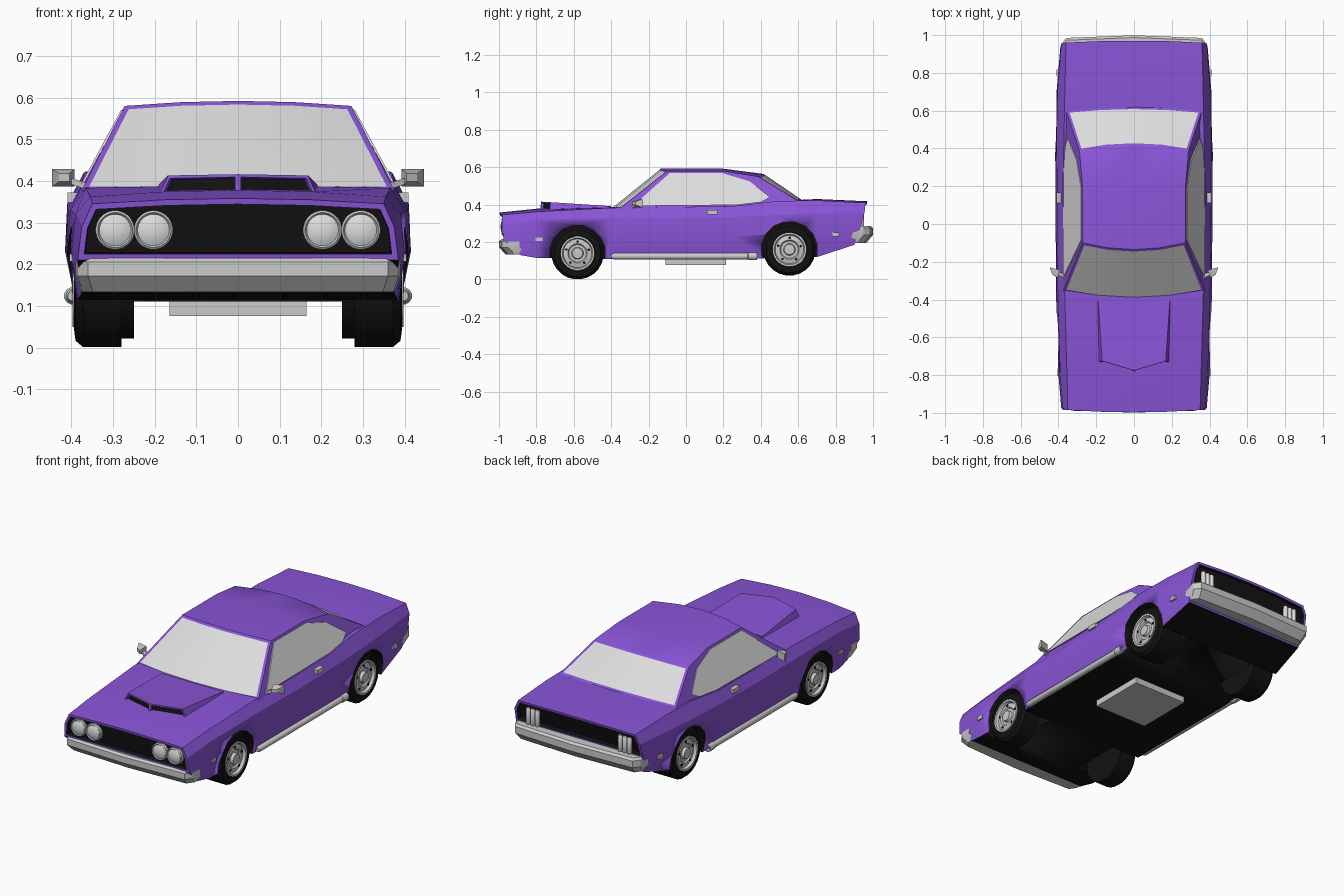
import bpy, bmesh, math

if "Cube" in bpy.data.objects:
    bpy.data.objects.remove(bpy.data.objects["Cube"])


def material(name, rgb):
    m = bpy.data.materials.new(name)
    m.diffuse_color = (*rgb, 1)
    m.use_nodes = True
    m.node_tree.nodes["Principled BSDF"].inputs["Base Color"].default_value = m.diffuse_color
    return m


PURPLE = material("purple paint", (0.25, 0.09, 0.68))
BLACK = material("black", (0.006, 0.006, 0.006))
CHROME = material("chrome grey", (0.6, 0.6, 0.6))
GLASS = material("pale glass", (0.72, 0.72, 0.72))


def mesh_bm(verts, faces):
    bm = bmesh.new()
    vs = [bm.verts.new(v) for v in verts]
    for f in faces:
        bm.faces.new([vs[i] for i in f])
    bmesh.ops.recalc_face_normals(bm, faces=bm.faces)
    bm.faces.ensure_lookup_table()
    return bm


def finish(name, bm, mats, angle=25):
    me = bpy.data.meshes.new(name)
    bm.to_mesh(me)
    bm.free()
    for m in mats:
        me.materials.append(m)
    me.shade_smooth()
    me.set_sharp_from_angle(angle=math.radians(angle))
    ob = bpy.data.objects.new(name, me)
    bpy.context.collection.objects.link(ob)
    return ob


def loft(name, rings, mat, angle=25):
    """Closed solid through rings with equal point counts."""
    n = len(rings[0])
    verts = [p for r in rings for p in r]
    faces = [list(range(n)), list(range(len(verts) - n, len(verts)))]
    for i in range(len(rings) - 1):
        for k in range(n):
            a, b = i * n + k, i * n + (k + 1) % n
            faces.append((a, b, b + n, a + n))
    return finish(name, mesh_bm(verts, faces), [mat], angle)


def lathe(name, profile, n, axis, loc, mat, angle=35):
    rings = []
    for a, r in profile:
        ring = []
        for k in range(n):
            t = 2 * math.pi * (k + .5) / n
            c, s = r * math.cos(t), r * math.sin(t)
            p = {"x": (a, c, s), "y": (c, a, s), "z": (c, s, a)}[axis]
            ring.append([p[i] + loc[i] for i in range(3)])
        rings.append(ring)
    return loft(name, rings, mat, angle)


def box(name, c, size, mat):
    x, y, z = (s / 2 for s in size)
    return loft(name, [[(c[0] + i * x, c[1] + j * y, c[2] + k * z)
                        for i, j in ((-1, -1), (1, -1), (1, 1), (-1, 1))] for k in (-1, 1)], mat)


# Body shell: y, centre height, then (x, z) of shoulder, upper side, widest line, sill
stations = [
    (-.985, .358, (.35, .345), (.375, .29), (.385, .21), (.375, .13)),
    (-.80, .378, (.355, .362), (.39, .32), (.40, .23), (.385, .115)),
    (-.40, .388, (.366, .383), (.402, .33), (.412, .23), (.39, .11)),
    (0, .39, (.375, .388), (.408, .33), (.415, .23), (.39, .11)),
    (.25, .392, (.375, .392), (.408, .335), (.415, .23), (.39, .11)),
    (.50, .42, (.37, .42), (.41, .345), (.415, .24), (.39, .115)),
    (.70, .43, (.366, .422), (.405, .355), (.41, .25), (.39, .12)),
    (.96, .418, (.36, .41), (.385, .36), (.39, .28), (.375, .185)),
]
shift = {0: (-.012, -.009, 0, 0, .01, .1), 7: (.01, .008, 0, -.005, -.025, -.06)}
verts, faces = [], []
for i, (y, zc, *side) in enumerate(stations):
    (xs, zs) = side[0]
    half = [(0, zc), (xs / 2, zc * .75 + zs * .25)] + side
    half = [(x, y + d, z) for (x, z), d in zip(half, shift.get(i, (0,) * 6))]
    verts += [(-x, yy, z) for x, yy, z in half[:0:-1]] + half
caps = [[2, 3, 4, 5, 6, 7, 8], [1, 2, 8, 9], [0, 1, 9, 10]]
faces += caps + [[k + 77 for k in c] for c in caps]
for i in range(7):
    for k in range(11):
        a, b = i * 11 + k, i * 11 + (k + 1) % 11
        faces.append((a, b, b + 11, a + 11))
bm = mesh_bm(verts, faces)
bm.normal_update()
for f in bm.faces:
    f.material_index = int(f.normal.z < -.6)
front, rear, valance = list(bm.faces[0:2]), list(bm.faces[3:5]), bm.faces[2]
valance.material_index = 1
for panel in (front, rear):  # recessed grille and tail panel
    bmesh.ops.inset_region(bm, faces=panel, thickness=.014, use_even_offset=True)
    ring = bmesh.ops.inset_region(bm, faces=panel, thickness=.002, depth=-.02, use_even_offset=True)
    for f in panel + ring["faces"]:
        f.material_index = 1
body = finish("body", bm, [PURPLE, BLACK])

# Wheel arches cut out of the body
FRONT_AXLE, REAR_AXLE = (-.58, .14), (.553, .16)
for y, z in (FRONT_AXLE, REAR_AXLE):
    for s in (-1, 1):
        cutter = lathe("arch_cutter", [(s * .22, .151), (s * .5, .151)], 16, "x", (0, y, z), PURPLE)
        cutter.data.materials.append(BLACK)
        for p in cutter.data.polygons:
            p.material_index = 1
        cutter.hide_render = True
        mod = body.modifiers.new("arch", "BOOLEAN")
        mod.operation, mod.solver, mod.object = "DIFFERENCE", "EXACT", cutter
        bpy.context.view_layer.objects.active = body
        bpy.ops.object.modifier_apply(modifier=mod.name)
        bpy.data.objects.remove(cutter)


# Cabin: side outline (y, z, centre bulge in y, in z); sides lean inward with height
def side_x(z):
    return .375 - max(0, z - .39) * .54


outline = [(-.355, .36, -.045, 0), (-.355, .378, -.045, 0), (-.10, .58, -.035, .012), (.2, .58, 0, .012),
           (.386, .55, .03, .014), (.6, .42, .02, .005), (.6, .36, .02, 0)]
cols = [-1, -.5, 0, .5, 1]
verts = [(t * side_x(z), y + dy * (1 - t * t), z + dz * (1 - t * t))
         for y, z, dy, dz in outline for t in cols]
faces = [(i * 5 + k, i * 5 + k + 1, (i + 1) % 7 * 5 + k + 1, (i + 1) % 7 * 5 + k)
         for i in range(7) for k in range(4)]
faces += [[i * 5 for i in range(7)], [i * 5 + 4 for i in range(7)]]
bm = mesh_bm(verts, faces)
screens = [list(bm.faces[4:8]), list(bm.faces[16:20])]
for glass in screens:  # windscreen and rear window
    bmesh.ops.inset_region(bm, faces=glass, thickness=.014, use_even_offset=True)
    for f in glass:
        f.material_index = 1
finish("cabin", bm, [PURPLE, GLASS])

window = [(-.285, .393), (-.085, .57), (.19, .57), (.34, .525), (.45, .44), (.40, .413), (.27, .398)]
for s in (-1, 1):
    loft("side_window", [[(s * (side_x(z) + o), y, z) for y, z in window] for o in (-.003, .003)], GLASS)

# Hood scoop with two openings
v = []
for x in (-1, 0, 1):
    bow = -.05 if x == 0 else 0
    v += [(x * .192, -.73 + bow, .36), (x * .168, -.725 + bow, .413 + .003 * (x == 0)),
          (x * .19, -.40, .392), (x * .2, -.40, .36)]
f = [(0, 1, 2, 3), (8, 9, 10, 11)]
f += [(a + k, a + (k + 1) % 4, a + 4 + (k + 1) % 4, a + 4 + k) for a in (0, 4) for k in range(4)]
bm = mesh_bm(v, f)
mouths = [bm.faces[2], bm.faces[6]]
bmesh.ops.inset_individual(bm, faces=mouths, thickness=.007, use_even_offset=True)
bmesh.ops.inset_individual(bm, faces=mouths, thickness=.001, depth=-.015)
for m in mouths:
    m.material_index = 1
finish("hood_scoop", bm, [PURPLE, BLACK])


# Bumpers: plan outline stacked in layers
def bumper(name, s, z0, z1):
    plan = [(.39, .89), (.386, .95), (.36, .985), (0, .999)]
    plan += [(-x, y) for x, y in plan[2::-1]]
    h = z1 - z0
    loft(name, [[(x * (1 - d), s * (y - d), z0 + h * t) for x, y in plan]
                for t, d in ((0, .035), (.47, 0), (.88, 0), (1, .012))], CHROME)


bumper("front_bumper", -1, .133, .215)
bumper("rear_bumper", 1, .195, .285)

# Wheels
for label, (y, z), inner in (("front", FRONT_AXLE, .28), ("rear", REAR_AXLE, .25)):
    for s in (-1, 1):
        tyre = [(inner, .05), (inner, .14), (.372, .14), (.39, .125), (.394, .095), (.37, .088), (.37, .02)]
        lathe(label + "_tyre", [(s * a, r) for a, r in tyre], 24, "x", (0, y, z), BLACK)
        rim = [(.36, .092), (.397, .092), (.397, .082), (.382, .076), (.388, .052), (.38, .046),
               (.38, .032), (.396, .028), (.398, .01)]
        lathe(label + "_rim", [(s * a, r) for a, r in rim], 24, "x", (0, y, z), CHROME)
        for k in range(5):  # dark rim slots
            t = 2 * math.pi * k / 5 + .3
            lathe("rim_slot", [(s * .38, .007), (s * .3885, .007)], 8, "x",
                  (0, y + .063 * math.cos(t), z + .063 * math.sin(t)), BLACK)

for s in (-1, 1):
    # Headlights
    for x in (.203, .295):
        lathe("headlight_ring", [(-.95, .047), (-.982, .047), (-.986, .042), (-.98, .038)], 24, "y",
              (s * x, 0, .282), CHROME)
        lathe("headlight_lens", [(-.96, .038), (-.982, .038), (-.988, .026), (-.991, .01)], 24, "y",
              (s * x, 0, .282), GLASS)
    # Tail lights
    for x in (.255, .283, .311):
        lathe("tail_light", [(.285, .009), (.292, .013), (.368, .013), (.375, .009)], 10, "z",
              (s * x, .94, 0), GLASS)
    # Side exhaust pipe
    lathe("side_pipe", [(-.40, .012), (-.385, .017), (.33, .017), (.335, .021), (.38, .021), (.38, .014),
                        (.36, .012)], 12, "y", (s * .397, 0, .124), CHROME)
    # Door handle and side markers
    box("door_handle", (s * .397, .14, .36), (.025, .055, .024), CHROME)
    box("front_marker", (s * .398, -.785, .215), (.012, .038, .018), CHROME)
    box("rear_marker", (s * .403, .80, .24), (.012, .038, .02), CHROME)
    # Door mirror: tapered housing on a slim arm
    def rect(x0, x1, z0, z1, y, slant=0):
        return [(s * x0, y, z0), (s * x1, y + slant, z0), (s * x1, y + slant, z1), (s * x0, y, z1)]
    loft("mirror", [rect(.405, .43, .398, .418, -.285, .015), rect(.392, .446, .386, .428, -.25, .015),
                    rect(.392, .446, .386, .428, -.244, .015)], CHROME)
    loft("mirror_arm", [[(s * .365, -.29, .38), (s * .365, -.265, .38), (s * .365, -.265, .395), (s * .365, -.29, .395)],
                        [(s * .41, -.265, .395), (s * .41, -.25, .395), (s * .41, -.25, .41), (s * .41, -.265, .41)]], CHROME)

# Underbody plate
box("underbody_plate", (0, .052, .096), (.33, .325, .04), CHROME)
